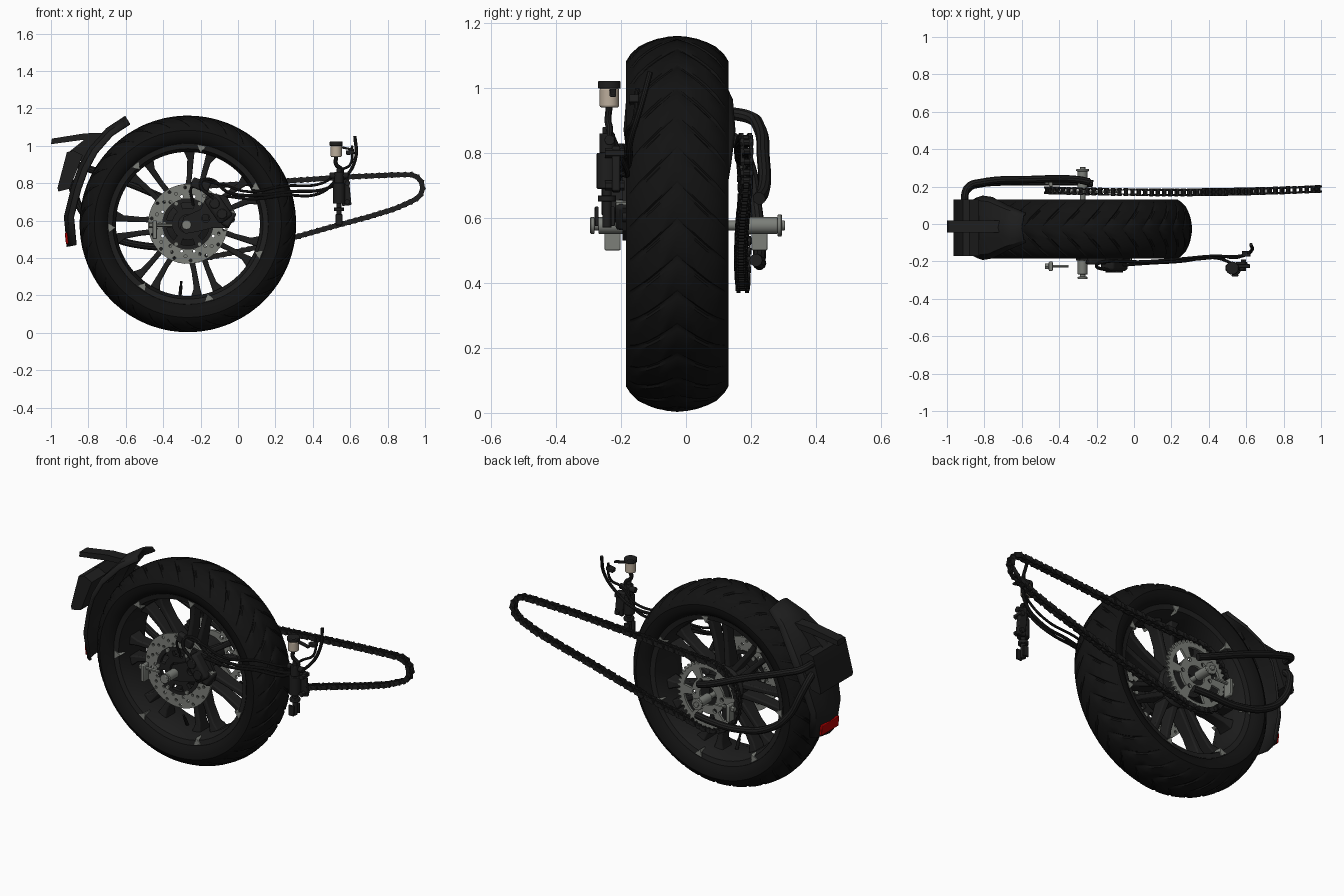
import bpy, bmesh, math
from math import sin, cos, pi, tau
from mathutils import Vector, Matrix

if "Cube" in bpy.data.objects:
    bpy.data.objects.remove(bpy.data.objects["Cube"])

CX, CY, CZ = -0.268, -0.027, 0.582      # wheel centre


def material(name, c):
    m = bpy.data.materials.new(name)
    m.diffuse_color = (*c, 1)
    m.use_nodes = True
    m.node_tree.nodes["Principled BSDF"].inputs["Base Color"].default_value = m.diffuse_color
    return m


RUBBER = material("rubber", (.006, .006, .006))
DARK = material("dark", (.013, .013, .013))
METAL = material("metal", (.2, .21, .19))
BEIGE = material("beige", (.5, .42, .33))
RED = material("red", (.45, .0, .0))


def finish(ob, mat, bevel=0):
    ob.data.materials.append(mat)
    bpy.ops.object.select_all(action='DESELECT')
    ob.select_set(True)
    bpy.context.view_layer.objects.active = ob
    if ob.type == 'CURVE':
        bpy.ops.object.convert(target='MESH')
        ob = bpy.context.object
    if bevel:
        b = ob.modifiers.new("bevel", 'BEVEL')
        b.width, b.segments, b.limit_method = bevel, 2, 'ANGLE'
    bpy.ops.object.shade_smooth_by_angle(angle=math.radians(35))
    return ob


def from_bm(name, bm, mat, bevel=0):
    bmesh.ops.recalc_face_normals(bm, faces=bm.faces)
    me = bpy.data.meshes.new(name)
    bm.to_mesh(me)
    bm.free()
    ob = bpy.data.objects.new(name, me)
    bpy.context.collection.objects.link(ob)
    return finish(ob, mat, bevel)


def skin(bm, rings, wrap_rows, wrap_cols=True):
    n, m = len(rings), len(rings[0])
    for i in range(n if wrap_cols else n - 1):
        for j in range(m if wrap_rows else m - 1):
            a, b = rings[i], rings[(i + 1) % n]
            bm.faces.new((a[j], b[j], b[(j + 1) % m], a[(j + 1) % m]))


def lathe(name, prof, mat, n=96):
    # closed (y, r) profile spun about the axle
    bm = bmesh.new()
    rings = [[bm.verts.new((CX + r * cos(tau * i / n), CY + y, CZ + r * sin(tau * i / n)))
              for y, r in prof] for i in range(n)]
    skin(bm, rings, True)
    return from_bm(name, bm, mat)


def add_cyl(bm, p, q, r, seg=20):
    p, q = Vector(p), Vector(q)
    rot = (q - p).to_track_quat('Z', 'Y').to_matrix().to_4x4()
    bmesh.ops.create_cone(bm, cap_ends=True, segments=seg, radius1=r, radius2=r,
                          depth=(q - p).length, matrix=Matrix.Translation((p + q) / 2) @ rot)


def cyls(name, items, mat, bevel=0, seg=20):
    bm = bmesh.new()
    for p, q, r in items:
        add_cyl(bm, p, q, r, seg)
    return from_bm(name, bm, mat, bevel)


def box(name, loc, size, mat, ang=0, bevel=.006):
    bm = bmesh.new()
    bmesh.ops.create_cube(bm, size=1, matrix=Matrix.Translation(loc)
                          @ Matrix.Rotation(-ang, 4, 'Y') @ Matrix.Diagonal((*size, 1)))
    return from_bm(name, bm, mat, bevel)


def tube(name, pts, r, mat=DARK):
    cu = bpy.data.curves.new(name, 'CURVE')
    cu.dimensions, cu.bevel_depth, cu.bevel_resolution = '3D', r, 3
    cu.resolution_u, cu.use_fill_caps = 8, True
    s = cu.splines.new('BEZIER')
    s.bezier_points.add(len(pts) - 1)
    for b, p in zip(s.bezier_points, pts):
        b.co = p
        b.handle_left_type = b.handle_right_type = 'AUTO'
    ob = bpy.data.objects.new(name, cu)
    bpy.context.collection.objects.link(ob)
    return finish(ob, mat)


def plate(name, loops, y, t, mat):
    # flat plate in the xz plane; the first loop is the outline, the rest are holes
    cu = bpy.data.curves.new(name, 'CURVE')
    cu.dimensions, cu.fill_mode, cu.extrude = '2D', 'BOTH', t / 2
    for pts in loops:
        s = cu.splines.new('POLY')
        s.points.add(len(pts) - 1)
        for sp, (x, z) in zip(s.points, pts):
            sp.co = (x, z, 0, 1)
        s.use_cyclic_u = True
    ob = bpy.data.objects.new(name, cu)
    ob.location.y, ob.rotation_euler.x = y, pi / 2
    bpy.context.collection.objects.link(ob)
    return finish(ob, mat)


def circle(r, n=12, d=0, a=0):
    x, z = CX + d * cos(a), CZ + d * sin(a)
    return [(x + r * cos(tau * i / n), z + r * sin(tau * i / n)) for i in range(n)]


def sector(r0, r1, a0, a1, n=6):
    arc = [(r1, a0 + (a1 - a0) * i / n) for i in range(n + 1)]
    arc += [(r0, a1 + (a0 - a1) * i / n) for i in range(n + 1)]
    return [(CX + r * cos(a), CZ + r * sin(a)) for r, a in arc]


# tyre: columns sheared into chevrons, narrow columns sunk as grooves
half = [(0, .579), (.03, .576), (.06, .57), (.09, .56), (.12, .545), (.145, .521),
        (.158, .50), (.156, .47), (.14, .44), (.12, .425)]
rows = [(-y, r, i) for i, (y, r) in reversed(list(enumerate(half)))] + \
       [(y, r, i) for i, (y, r) in enumerate(half)][1:]
bm, rings = bmesh.new(), []
for i in range(32):
    for k, f in enumerate((0, .06, .14, .2, .6)):
        ring = []
        for y, r, j in rows:
            a = (i + f) * tau / 32 - .3 * min(j, 6) / 6
            rr = r - (.006 if k in (1, 2) and 1 <= j <= 4 else 0)
            ring.append(bm.verts.new((CX + rr * cos(a), CY + y, CZ + rr * sin(a))))
        rings.append(ring)
skin(bm, rings, False)
from_bm("tyre", bm, RUBBER)

# rim and hub
lathe("rim", [(-.128, .43), (-.122, .402), (-.06, .385), (.06, .385), (.122, .402), (.128, .43),
              (.115, .436), (.05, .405), (-.05, .405), (-.115, .436)], DARK)
lathe("hub", [(-.115, .03), (-.115, .075), (-.06, .085), (-.045, .115), (.045, .115),
              (.06, .10), (.15, .10), (.15, .03)], DARK, 48)

# seven twin spokes, with pale triangles at the rim
bm, bt = bmesh.new(), bmesh.new()
for k in range(7):
    a = math.radians(80) + tau * k / 7
    u, v = Vector((cos(a), 0, sin(a))), Vector((-sin(a), 0, cos(a)))
    c = Vector((CX, CY, CZ))
    for s in (-1, 1):
        secs = []
        for r, off, w, t in ((.09, .028, .018, .045), (.25, .036, .014, .034), (.34, .046, .017, .036),
                             (.395, .066, .034, .05)):
            m = c + u * r + v * off * s
            secs.append([bm.verts.new(m + v * w * p + Vector((0, t * q, 0)))
                         for p, q in ((-1, -1), (1, -1), (1, 1), (-1, 1))])
        skin(bm, secs, True, False)
        bm.faces.new(secs[0])
        bm.faces.new(secs[-1])
        # triangle markers
        tri = [[bt.verts.new(c + u * r + v * o + Vector((0, s * y, 0)))
                for r, o in ((.424, -.022), (.424, .022), (.385, 0))] for y in (.085, .13)]
        skin(bt, tri, True, False)
        bt.faces.new(tri[0])
        bt.faces.new(tri[1])
from_bm("spokes", bm, DARK, .007)
from_bm("rim_markers", bt, METAL)
cyls("valve_stem", [((-.31, CY, .2), (-.305, CY - .03, .25), .009),
                    ((-.305, CY - .03, .25), (-.303, CY - .045, .275), .006)], RUBBER, seg=12)

# brake disc with drilled holes, and its carrier
holes = [circle(.008, 10, .15 + .023 * (i % 3), tau * i / 42) for i in range(42)]
plate("brake_disc", [circle(.213, 96), circle(.128, 64)] + holes, -.165, .014, METAL)
plate("disc_carrier", [circle(.137, 64), circle(.05, 32)] +
      [sector(.085, .115, tau * i / 6 + .2, tau * i / 6 + .85) for i in range(6)], -.165, .022, DARK)
cyls("carrier_bolts", [((CX + .125 * cos(tau * i / 6), -.185, CZ + .125 * sin(tau * i / 6)),
                        (CX + .125 * cos(tau * i / 6), -.15, CZ + .125 * sin(tau * i / 6)), .012)
                       for i in range(6)], METAL, seg=12)

# sprocket with teeth and windows
teeth = []
for i in range(42):
    for f, r in ((0, .182), (.3, .182), (.5, .2), (.7, .2)):
        a = (i + f) * tau / 42
        teeth.append((CX + r * cos(a), CZ + r * sin(a)))
plate("sprocket", [teeth, circle(.055, 32)] +
      [sector(.105, .158, tau * i / 6 + .17, tau * i / 6 + .88) for i in range(6)] +
      [circle(.012, 12, .09, tau * i / 6) for i in range(6)], .173, .014, METAL)

# chain: rollers and paired plates along a closed path
path = [(CX + .198 * cos(a), CZ + .198 * sin(a)) for a in [math.radians(95 + 8 * i) for i in range(24)]]
path += [(-.05, .424), (.13, .463), (.31, .512), (.5, .566), (.7, .62), (.84, .663), (.93, .703)]
path += [(.918 + .07 * cos(a), .776 + .07 * sin(a)) for a in [math.radians(-55 + 15 * i) for i in range(10)]]
path += [(.86, .845), (.6, .834), (.31, .815), (0, .794)]
path = [Vector((x, .168 + .016 * ((x - .25) / .75) ** 2 + .004 * x, z)) for x, z in path]
segs = list(zip(path, path[1:] + path[:1]))
total, N = sum((b - a).length for a, b in segs), 94
joints, acc, k = [], 0, 0
for a, b in segs:
    L = (b - a).length
    while k < N and k * total / N <= acc + L:
        joints.append(a.lerp(b, (k * total / N - acc) / L))
        k += 1
    acc += L
bm = bmesh.new()
for i, p in enumerate(joints):
    q = joints[(i + 1) % len(joints)]
    d = (q - p).normalized()
    n = Vector((-d.z, 0, d.x)).normalized()
    add_cyl(bm, p - Vector((0, .021, 0)), p + Vector((0, .021, 0)), .01, 8)
    for s in (-1, 1):
        y0 = .008 if i % 2 else .0135
        outline = [(p, -.014, .006), (p, -.005, .016), (p, .008, .013), (q, -.008, .013), (q, .005, .016),
                   (q, .014, .006), (q, .014, -.006), (q, .005, -.016), (q, -.008, -.013),
                   (p, .008, -.013), (p, -.005, -.016), (p, -.014, -.006)]
        lo, hi = [[bm.verts.new(o + d * e + n * h + Vector((0, s * y, 0))) for o, e, h in outline]
                  for y in (y0, y0 + .0055)]
        skin(bm, [lo, hi], True, False)
        bm.faces.new(lo)
        bm.faces.new(hi)
from_bm("chain", bm, DARK)

# axle with washers and nuts, adjusters on both sides
AX = CX - .007
cyls("axle", [((AX, y0, CZ - .005), (AX, y1, CZ - .005), r) for y0, y1, r in (
    (-.295, .305, .015), (-.295, -.282, .026), (-.27, -.185, .026), (.185, .282, .026), (.282, .295, .034))],
    METAL, .003)
for s, nm in ((-1, "right"), (1, "left")):
    box("chain_adjuster_" + nm, (-.445, s * .226, .55), (.022, .05, .1), METAL, 0, .005)
    cyls("adjuster_bolt_" + nm, [((-.475, s * .226, .575), (-.35, s * .226, .575), .009),
                                 ((-.475, s * .226, .575), (-.458, s * .226, .575), .016)], METAL, seg=6)

# caliper, bracket and pistons
plate("caliper_bracket", [[(-.31, .56), (-.29, .62), (-.2, .66), (-.16, .75), (-.06, .73), (-.01, .63), (-.05, .56),
                           (-.14, .56), (-.22, .54), (-.28, .53)], circle(.022, 16, .1, .3),
                          circle(.018, 12, .235, .1)], -.187, .016, DARK)
box("caliper_body", (-.105, -.205, .665), (.085, .09, .15), DARK, math.radians(35), .016)
box("caliper_arm", (-.05, -.20, .61), (.09, .035, .05), DARK, math.radians(60), .012)
box("caliper_upper_mount", (-.2, -.20, .79), (.1, .035, .055), DARK, math.radians(-20), .01)
cyls("caliper_pistons", [((x, -.26, z), (x, -.2, z), .027) for x, z in ((-.125, .69), (-.085, .635))], DARK, .004)
cyls("bracket_pin", [((-.03, -.215, .64), (-.03, -.18, .64), .016)], METAL, seg=6)

# brake hoses and sensor cable
tube("brake_hose", [(-.12, -.25, .71), (-.2, -.22, .8), (-.15, -.2, .82), (-.05, -.2, .75), (.1, -.205, .735),
                    (.3, -.19, .755), (.47, -.175, .77), (.58, -.17, .84), (.63, -.14, .94), (.625, -.11, 1.05)], .009)
tube("sensor_cable", [(-.24, -.19, .68), (-.24, -.21, .79), (-.12, -.2, .80), (.05, -.2, .755), (.25, -.185, .785),
                      (.45, -.17, .8), (.55, -.18, .87), (.6, -.16, .9), (.61, -.15, 1.0)], .007)
tube("master_hose", [(-.06, -.22, .73), (.08, -.21, .715), (.25, -.2, .735), (.42, -.18, .74), (.5, -.2, .79),
                     (.54, -.23, .86)], .008)
box("cable_connector", (.6, -.16, .965), (.045, .03, .025), DARK, .2, .004)

# rear master cylinder with clevis
cyls("master_cylinder", [((.54, -.243, .57), (.54, -.243, .88), .014), ((.54, -.243, .69), (.54, -.243, .8), .032),
                         ((.54, -.243, .8), (.54, -.243, .86), .024), ((.49, -.235, .84), (.59, -.235, .84), .016),
                         ((.54, -.243, .65), (.54, -.243, .67), .028)], DARK, .003)
for y in (-.275, -.225):
    box("clevis_side", (.54, y, .605), (.035, .012, .06), DARK, 0, .003)
box("master_mount", (.575, -.215, .75), (.05, .025, .14), DARK, .1, .005)
cyls("mount_bolts", [((.585, -.25, z), (.585, -.19, z), .015) for z in (.7, .8)], DARK, seg=6)

# fluid reservoir
cyls("reservoir", [((.525, -.236, .94), (.525, -.236, 1.0), .03)], BEIGE, .006, 24)
cyls("reservoir_cap", [((.525, -.236, .998), (.525, -.236, 1.022), .035)], DARK, .004, 16)
box("reservoir_tab", (.585, -.225, .985), (.07, .02, .012), DARK, -.2, .003)
tube("reservoir_hose", [(.525, -.236, .945), (.525, -.24, .9), (.555, -.235, .87), (.545, -.24, .83)], .011)

# rear fender: ridged shell following the tyre
bm, rings = bmesh.new(), []
for x, z, w in ((-.60, 1.155, .075), (-.70, 1.09, .115), (-.79, .99, .16), (-.845, .89, .168),
                (-.885, .78, .155), (-.925, .62, .13), (-.91, .46, .11)):
    d = Vector((CX - x, 0, CZ - z)).normalized()
    rings.append([bm.verts.new(Vector((x, -.02 + w * f, z)) + d * e)
                  for f, e in ((-1, .045), (-.85, .02), (-.4, .008), (0, 0), (.4, .008), (.85, .02), (1, .045))])
skin(bm, rings, False, False)
fender = from_bm("rear_fender", bm, DARK)
sol = fender.modifiers.new("thickness", 'SOLIDIFY')
sol.thickness, sol.offset = .012, 0

# tail arm, plate holder and reflector
plate("tail_arm", [[(-1, 1.008), (-.995, 1.038), (-.82, 1.066), (-.7, 1.07), (-.72, 1.04), (-.84, 1.03)]], -.013, .065, DARK)
plate("plate_holder", [[(-.915, .965), (-.88, .975), (-.83, .95), (-.9, .77), (-.96, .755), (-.965, .775)]], -.02, .3, DARK)
plate("tail_gusset", [[(-.9, .97), (-.8, 1.05), (-.74, 1.045), (-.82, .9)]], -.013, .05, DARK)
box("reflector", (-.916, -.02, .505), (.014, .16, .06), RED, math.radians(6), .003)

# tubular fender stay on the chain side, both legs ending in the plate holder
tube("fender_stay_upper", [(-.24, .225, .66), (-.3, .237, .68), (-.55, .238, .785), (-.82, .222, .885), (-.885, .2, .908),
                           (-.905, .15, .92), (-.9, .08, .92)], .02)
tube("fender_stay_lower", [(-.22, .215, .47), (-.3, .225, .465), (-.5, .225, .465), (-.7, .225, .525), (-.82, .215, .63),
                           (-.885, .19, .77), (-.905, .15, .84), (-.9, .08, .87)], .02)
